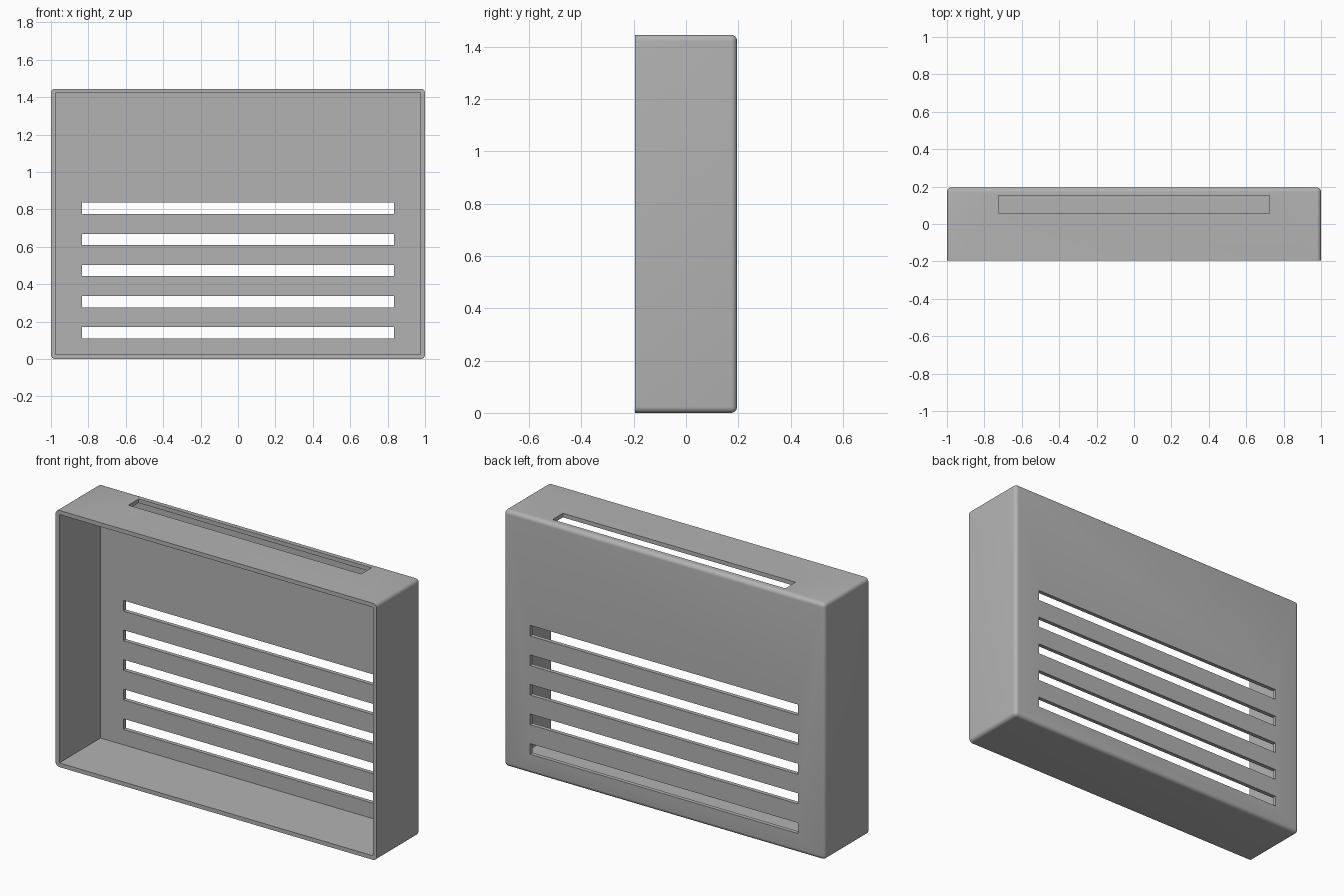
import bpy
import bmesh
from mathutils import Vector

WIDTH, DEPTH, HEIGHT = 2.0, 0.39, 1.445
WALL, ROUND = 0.023, 0.023

cube = bpy.data.objects.get("Cube")
if cube:
    bpy.data.objects.remove(cube, do_unlink=True)

grey = bpy.data.materials.new("plain grey")
grey.use_nodes = True
grey.diffuse_color = (0.45, 0.45, 0.45, 1)
grey.node_tree.nodes["Principled BSDF"].inputs["Base Color"].default_value = grey.diffuse_color


def box(name, low, high):
    """Box spanning two opposite corners."""
    low, high = Vector(low), Vector(high)
    bm = bmesh.new()
    bmesh.ops.create_cube(bm, size=1)
    bmesh.ops.scale(bm, vec=high - low, verts=bm.verts)
    bmesh.ops.translate(bm, vec=(low + high) / 2, verts=bm.verts)
    mesh = bpy.data.meshes.new(name)
    bm.to_mesh(mesh)
    bm.free()
    obj = bpy.data.objects.new(name, mesh)
    bpy.context.collection.objects.link(obj)
    mesh.materials.append(grey)
    return obj


# Outer cover: every edge rounded except the four around the open front
x, y = WIDTH / 2, DEPTH / 2
cover = box("vented_cover", (-x, -y, 0), (x, y, HEIGHT))
bm = bmesh.new()
bm.from_mesh(cover.data)
edges = [e for e in bm.edges if any(v.co.y > 0 for v in e.verts)]
bmesh.ops.bevel(bm, geom=edges, offset=ROUND, segments=6, profile=0.5, affect='EDGES')
bm.to_mesh(cover.data)
bm.free()

# Hollow inside, open to the front
cutters = [box("cavity_cutter", (-x + WALL, -y - 0.1, WALL),
               (x - WALL, y - WALL, HEIGHT - WALL))]

# Five vent slots through the back wall
for i in range(5):
    z = 0.11 + i * 0.1665
    cutters.append(box(f"vent_cutter_{i + 1}", (-0.835, y - 0.08, z), (0.835, y + 0.1, z + 0.06)))

# Long slot through the top wall
cutters.append(box("top_slot_cutter", (-0.725, 0.06, HEIGHT - 0.08), (0.725, 0.152, HEIGHT + 0.1)))

bpy.context.view_layer.objects.active = cover
for cutter in cutters:
    mod = cover.modifiers.new(cutter.name, 'BOOLEAN')
    mod.operation = 'DIFFERENCE'
    mod.solver = 'EXACT'
    mod.object = cutter
    bpy.ops.object.modifier_apply(modifier=mod.name)
    bpy.data.objects.remove(cutter, do_unlink=True)

# Smooth rounded edges, crisp corners elsewhere
bpy.ops.object.select_all(action='DESELECT')
cover.select_set(True)
bpy.ops.object.shade_smooth_by_angle(angle=0.6)
